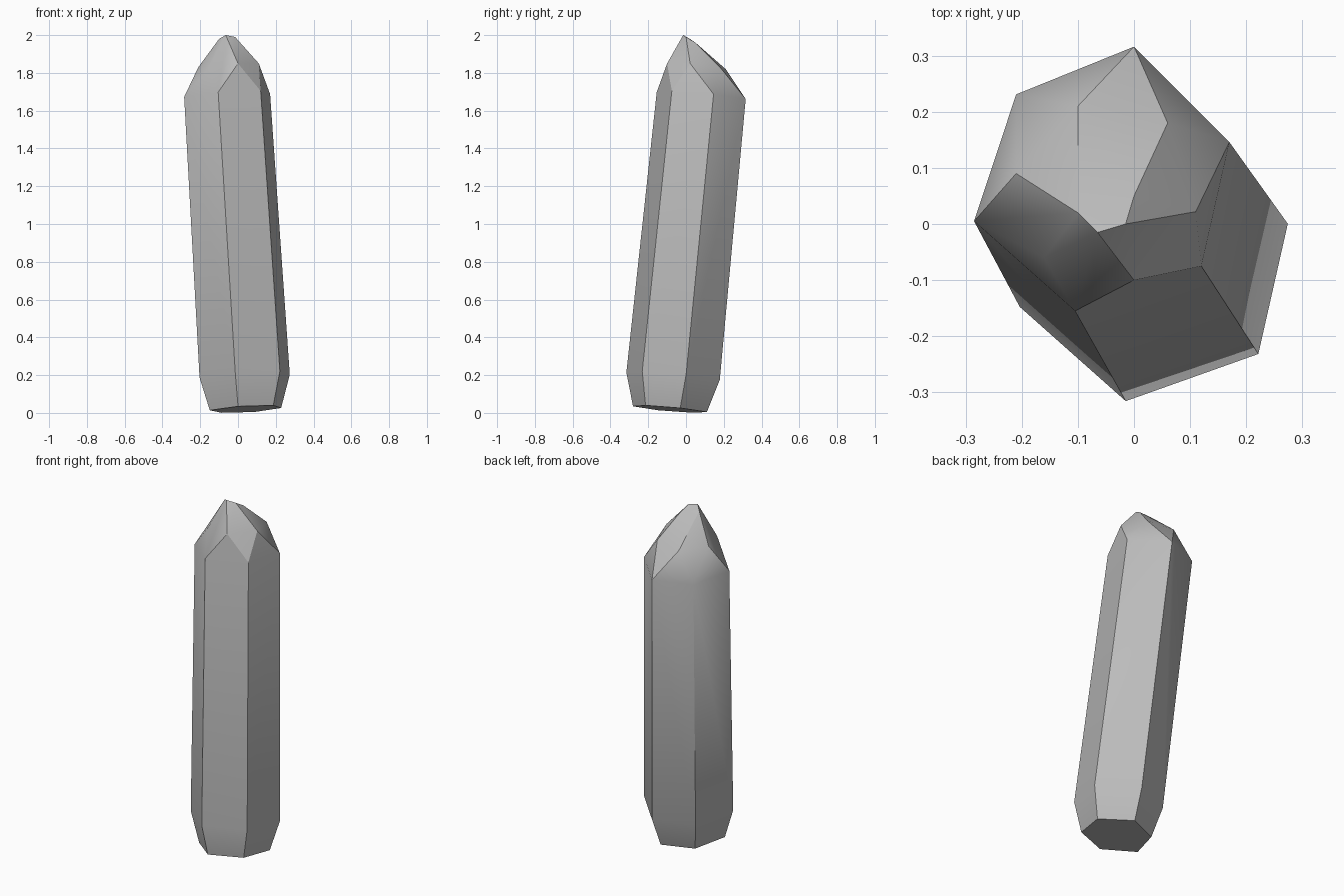
import bpy
import bmesh
import math
from mathutils import Vector

cube = bpy.data.objects.get("Cube")
if cube:
    bpy.data.objects.remove(cube, do_unlink=True)

# Crystal stone material
stone = bpy.data.materials.new("grey_stone")
stone.use_nodes = True
stone_colour = (0.5, 0.5, 0.5, 1.0)
stone.diffuse_color = stone_colour
stone.node_tree.nodes["Principled BSDF"].inputs["Base Color"].default_value = stone_colour

# Irregular six-sided cross-section, relative to the shaft axis
outline = [(-.233, -.073), (-.053, -.233), (.172, -.153),
           (.222, .068), (.052, .238), (-.158, .153)]


def ring(bm, centre, scale):
    """Place the cross-section on a slightly tilted plane around the centre."""
    for x, y in outline:
        offset = Vector((x, y, .06 * x - .09 * y)) * scale
        bm.verts.new(Vector(centre) + offset)


bm = bmesh.new()

# Shaft: narrowed base, foot of the shaft, shoulder below the tip
ring(bm, (.044, -.087, .02), .83)
ring(bm, (.041, -.071, .195), 1.05)
ring(bm, (-.052, .078, 1.68), 1.0)

# Tip: one facet corner above each side of the shaft
facet_corners = [(0, -.1, 1.85), (.11, .022, 1.85), (.06, .18, 1.83),
                 (-.1, .21, 1.82), (-.21, .09, 1.83), (-.16, -.06, 1.82)]

# Tip: short worn ridge around the peak
peak_corners = [(-.065, -.015, 2), (-.015, 0, 1.99),
                (0, .05, 1.96), (-.1, .02, 1.98)]

for corner in facet_corners + peak_corners:
    bm.verts.new(corner)

# Wrap the corners in flat facets and merge the coplanar triangles
bmesh.ops.convex_hull(bm, input=list(bm.verts))
bmesh.ops.dissolve_limit(bm, angle_limit=math.radians(2),
                         verts=list(bm.verts), edges=list(bm.edges))
bmesh.ops.recalc_face_normals(bm, faces=list(bm.faces))

mesh = bpy.data.meshes.new("crystal_shard")
bm.to_mesh(mesh)
bm.free()
mesh.materials.append(stone)

crystal = bpy.data.objects.new("crystal_shard", mesh)
bpy.context.collection.objects.link(crystal)

# Soft shading on shallow facets, crisp shaft edges
bpy.ops.object.select_all(action="DESELECT")
crystal.select_set(True)
bpy.context.view_layer.objects.active = crystal
bpy.ops.object.shade_smooth_by_angle(angle=math.radians(30))
